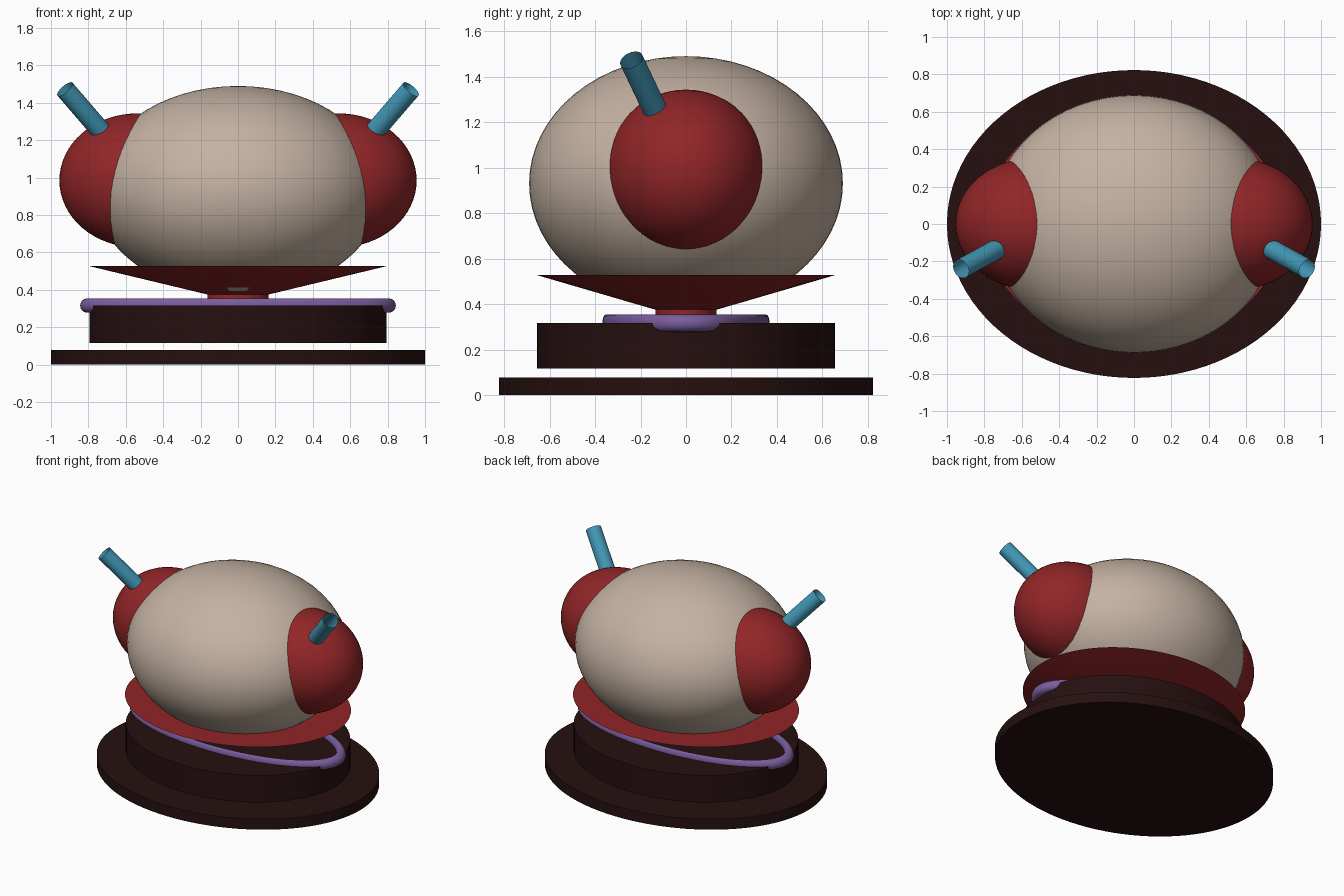
import bpy
from mathutils import Vector

if "Cube" in bpy.data.objects:
    bpy.data.objects.remove(bpy.data.objects["Cube"])


def srgb(r, g, b):
    lin = [((c / 255 + 0.055) / 1.055) ** 2.4 if c > 10 else c / 3294 for c in (r, g, b)]
    return (*lin, 1.0)


def material(name, *rgb):
    m = bpy.data.materials.new(name)
    m.diffuse_color = srgb(*rgb)
    m.use_nodes = True
    m.node_tree.nodes["Principled BSDF"].inputs["Base Color"].default_value = m.diffuse_color
    return m


BEIGE = material("beige", 196, 178, 162)
RED = material("red", 145, 37, 39)
DARK = material("dark brown", 38, 16, 16)
PURPLE = material("purple", 122, 94, 158)
BLUE = material("blue", 66, 152, 182)
SQUASH = 0.823  # depth to width ratio of the round base parts


def finish(name, mat, scale=(1, 1, 1)):
    ob = bpy.context.object
    ob.name = name
    ob.scale = scale
    ob.data.materials.append(mat)
    bpy.ops.object.transform_apply(location=False, rotation=False, scale=True)
    bpy.ops.object.shade_smooth_by_angle()
    return ob


def disc(name, mat, r_low, r_top, z0, z1):
    bpy.ops.mesh.primitive_cone_add(vertices=96, radius1=r_low, radius2=r_top,
                                    depth=z1 - z0, location=(0, 0, (z0 + z1) / 2))
    return finish(name, mat, (1, SQUASH, 1))


def ellipsoid(name, mat, centre, radii):
    bpy.ops.mesh.primitive_uv_sphere_add(segments=64, ring_count=32, radius=1, location=centre)
    return finish(name, mat, radii)


def tube(name, mat, a, b, r):
    a, b = Vector(a), Vector(b)
    bpy.ops.mesh.primitive_cylinder_add(vertices=32, radius=r, depth=(b - a).length,
                                        end_fill_type='NOTHING', location=(a + b) / 2)
    bpy.context.object.rotation_euler = (b - a).to_track_quat('Z', 'Y').to_euler()
    return finish(name, mat)


# Stacked base: floor plate, drum, neck and flared dish
disc("floor_plate", DARK, 1.0, 1.0, 0.0, 0.077)
disc("drum", DARK, 0.795, 0.795, 0.117, 0.316)
disc("neck", RED, 0.163, 0.163, 0.30, 0.38)
disc("dish", RED, 0.163, 0.80, 0.375, 0.528)

# Narrow oval ring lying on the drum
bpy.ops.mesh.primitive_torus_add(major_radius=0.806, minor_radius=0.038, major_segments=96,
                                 minor_segments=20, location=(0, 0, 0.316))
finish("oval_ring", PURPLE, (1, 0.436, 1))

# Egg-shaped body
ellipsoid("body", BEIGE, (0, 0, 0.93), (0.77, 0.69, 0.56))

# Side pods, each with an open tube pointing up, out and forward
for side, s in (("left", -1), ("right", 1)):
    ellipsoid(f"{side}_pod", RED, (s * 0.54, 0, 0.985), (0.415, 0.352, 0.358))
    tube(f"{side}_tube", BLUE, (s * 0.69, -0.11, 1.20), (s * 0.925, -0.24, 1.473), 0.053)
